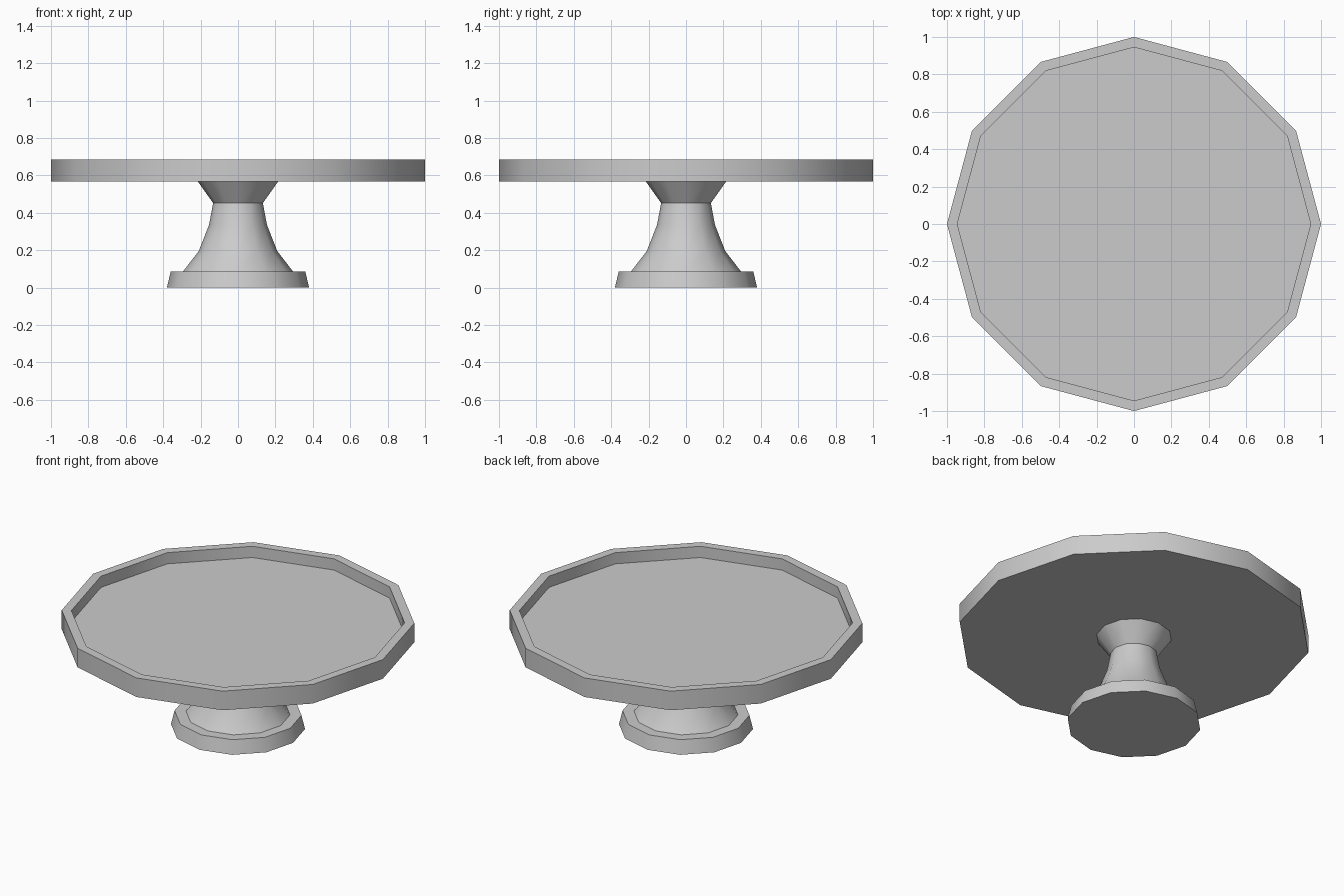
import bpy, bmesh, math

if "Cube" in bpy.data.objects:
    bpy.data.objects.remove(bpy.data.objects["Cube"])

SIDES = 12

def lathe(name, profile):
    """Revolve a (radius, z) profile into a capped, 12-sided solid."""
    bm = bmesh.new()
    rings = []
    for r, z in profile:
        rings.append([bm.verts.new((r * math.cos(2 * math.pi * i / SIDES),
                                    r * math.sin(2 * math.pi * i / SIDES), z))
                      for i in range(SIDES)])
    for a, b in zip(rings, rings[1:]):
        for i in range(SIDES):
            j = (i + 1) % SIDES
            bm.faces.new((a[i], a[j], b[j], b[i]))
    bm.faces.new(rings[0][::-1])
    bm.faces.new(rings[-1])
    bmesh.ops.recalc_face_normals(bm, faces=bm.faces)
    mesh = bpy.data.meshes.new(name)
    bm.to_mesh(mesh)
    bm.free()
    obj = bpy.data.objects.new(name, mesh)
    bpy.context.collection.objects.link(obj)
    bpy.ops.object.select_all(action='DESELECT')
    obj.select_set(True)
    bpy.context.view_layer.objects.active = obj
    bpy.ops.object.shade_smooth_by_angle(angle=math.radians(31))
    return obj

# Whole stand in one skin: foot, flared stem, collar, plate with raised rim
lathe("cake_stand", [
    (0.38, 0.0), (0.36, 0.085), (0.295, 0.085),
    (0.21, 0.195), (0.155, 0.335), (0.133, 0.452),
    (0.214, 0.566), (1.0, 0.566), (1.0, 0.685),
    (0.945, 0.685), (0.945, 0.615),
])
